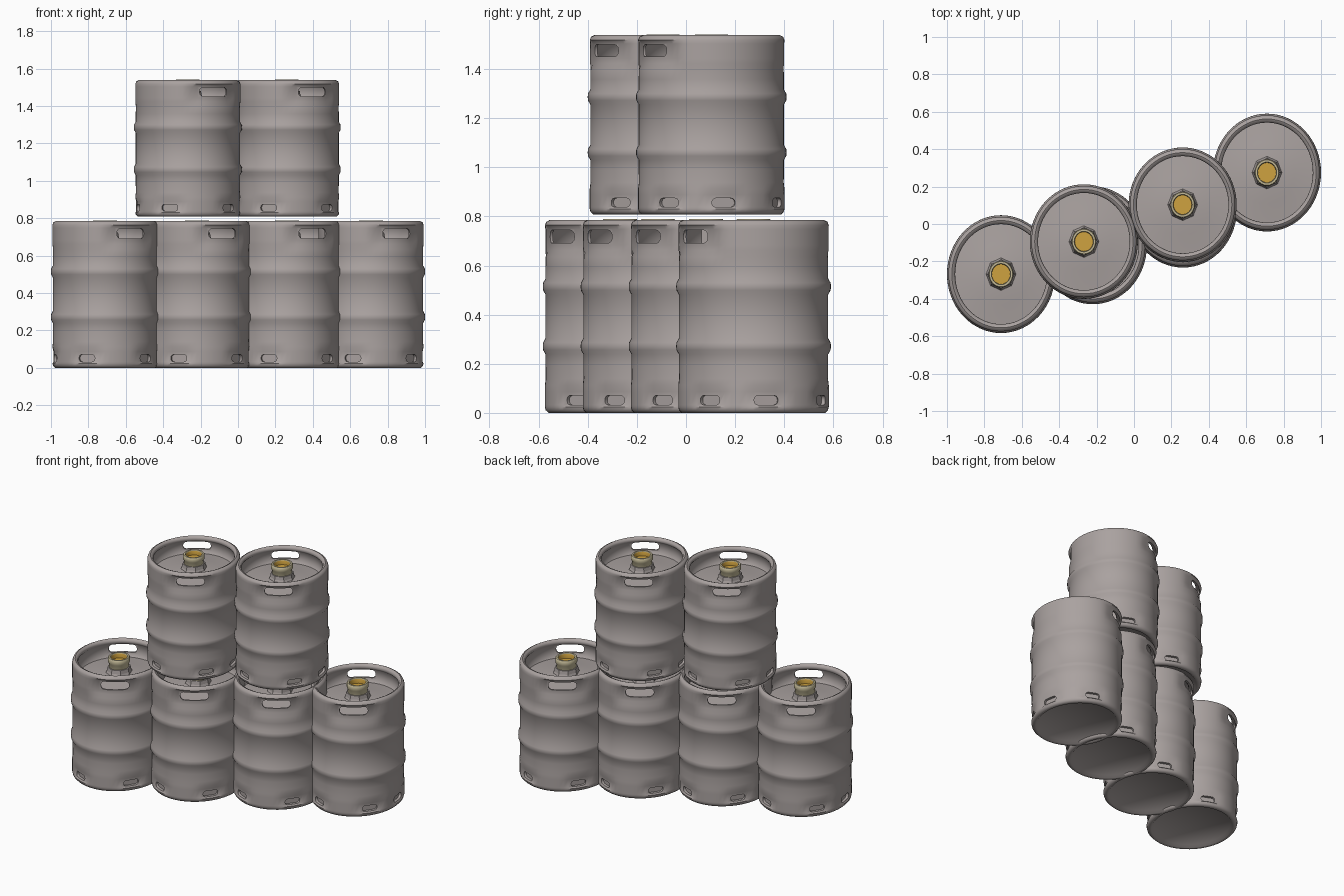
import bpy, bmesh, math
from mathutils import Matrix, Vector

if "Cube" in bpy.data.objects:
    bpy.data.objects.remove(bpy.data.objects["Cube"])


def material(name, rgb):
    m = bpy.data.materials.new(name)
    m.use_nodes = True
    m.diffuse_color = (*rgb, 1)
    bsdf = next(n for n in m.node_tree.nodes if n.type == "BSDF_PRINCIPLED")
    bsdf.inputs["Base Color"].default_value = (*rgb, 1)
    return m


steel = material("warm steel", (0.40, 0.36, 0.35))
brass = material("pale brass", (0.56, 0.50, 0.32))
gold = material("gold", (0.62, 0.36, 0.05))

HANDLES = [-58, 122]
FOOT_SLOTS = [-37, 10, 69, 143, 190, 249]


def lathe(profile, steps):
    """Spin a (radius, height) profile about z."""
    bm = bmesh.new()
    vs = [bm.verts.new((r, 0, z)) for r, z in profile]
    es = [bm.edges.new(pair) for pair in zip(vs, vs[1:])]
    bmesh.ops.spin(bm, geom=vs + es, cent=(0, 0, 0), axis=(0, 0, 1),
                   angle=math.tau, steps=steps, use_duplicate=False)
    bmesh.ops.remove_doubles(bm, verts=bm.verts, dist=1e-5)
    bmesh.ops.recalc_face_normals(bm, faces=bm.faces)
    return bm


def to_mesh(bm, name, mats):
    me = bpy.data.meshes.new(name)
    bm.to_mesh(me)
    bm.free()
    for m in mats:
        me.materials.append(m)
    return me


def smooth(me, degrees):
    for p in me.polygons:
        p.use_smooth = True
    me.set_sharp_from_angle(angle=math.radians(degrees))


def place(name, me):
    ob = bpy.data.objects.new(name, me)
    bpy.context.scene.collection.objects.link(ob)
    return ob


def dent(bm, azimuths, low, high, flat, fade, depth):
    """Press shallow pads into the outer wall around each slot."""
    for v in bm.verts:
        if low < v.co.z < high and v.co.xy.length > 0.27:
            a = math.degrees(math.atan2(v.co.y, v.co.x))
            off = min(abs((a - h + 180) % 360 - 180) for h in azimuths)
            t = max(0, min(1, (fade - off) / (fade - flat)))
            k = 1 - depth * t / v.co.xy.length
            v.co.x *= k
            v.co.y *= k


def add_slot(bm, azimuth, radius, z, size):
    """Rounded box that points outward at the given azimuth."""
    verts = bmesh.ops.create_cube(bm, size=1)["verts"]
    for v in verts:
        v.co = Vector(a * b for a, b in zip(v.co, size))
    edges = {e for v in verts for e in v.link_edges
             if abs(e.verts[0].co.x - e.verts[1].co.x) > 1e-4}
    made = bmesh.ops.bevel(bm, geom=list(edges), offset=size[2] * 0.42,
                           segments=3, profile=0.5, affect="EDGES")
    verts = {v for v in verts if v.is_valid} | set(made["verts"])
    mat = Matrix.Rotation(math.radians(azimuth), 4, "Z") @ Matrix.Translation((radius, 0, z))
    bmesh.ops.transform(bm, matrix=mat, verts=list(verts))


# Keg shell: base, hoops, rolled rim, inner collar and lid
profile = [(0, .022), (.236, .014), (.25, 0), (.268, 0), (.278, .01), (.281, .022),
           (.281, .03), (.281, .08), (.281, .105), (.278, .13), (.279, .18)]
for hoop in (.252, .478):
    profile += [(.279, hoop - .03), (.288, hoop - .014), (.289, hoop), (.288, hoop + .014),
                (.279, hoop + .03)]
profile += [(.279, .55), (.278, .59), (.281, .615), (.281, .635), (.281, .695),
            (.281, .71), (.276, .723), (.263, .73), (.25, .724), (.245, .71), (.25, .7),
            (.258, .692), (.258, .635), (.245, .617), (.15, .627), (.06, .64), (0, .64)]
bm = lathe(profile, 64)
dent(bm, HANDLES, .61, .7, 24, 36, .012)
dent(bm, FOOT_SLOTS, .025, .085, 11, 19, .008)
shell = place("shell_blank", to_mesh(bm, "shell_blank", [steel]))

# Cutters for the hand holes and foot slots
bm = bmesh.new()
for a in HANDLES:
    add_slot(bm, a, .27, .667, (.14, .17, .05))
for a in FOOT_SLOTS:
    add_slot(bm, a, .29, .048, (.07, .09, .036))
cutter = place("slot_cutter", to_mesh(bm, "slot_cutter", [steel]))
cutter.hide_render = True
mod = shell.modifiers.new("slots", "BOOLEAN")
mod.object = cutter
mod.operation = "DIFFERENCE"
mod.solver = "EXACT"
deps = bpy.context.evaluated_depsgraph_get()
keg_mesh = bpy.data.meshes.new_from_object(shell.evaluated_get(deps))
keg_mesh.name = "keg_shell"
smooth(keg_mesh, 50)
for helper in (shell, cutter):
    bpy.data.objects.remove(helper)

# Faceted collar around the valve
collar_mesh = to_mesh(lathe([(0, .62), (.088, .62), (.074, .65), (.07, .672), (0, .672)], 8),
                      "valve_collar", [steel])

# Valve neck with a gold cup
bm = lathe([(0, .63), (.06, .63), (.06, .695), (.066, .703), (.066, .728), (.062, .733),
            (.052, .733), (.049, .728), (.049, .7), (0, .7)], 24)
for f in bm.faces:
    c = f.calc_center_median()
    f.material_index = int(c.xy.length < .0495 and c.z > .69)
neck_mesh = to_mesh(bm, "valve_neck", [brass, gold])
smooth(neck_mesh, 40)

# Stack: four kegs below, two above
LOWER, UPPER = (1, 1.09, 1.076), (1, 1.06, 1)
stack = [(-.711, -.268, 0, LOWER), (-.22, -.114, 0, LOWER), (.262, .082, 0, LOWER),
         (.711, .275, 0, LOWER), (-.268, -.094, .808, UPPER), (.26, .103, .808, UPPER)]
for i, (x, y, z, scale) in enumerate(stack, 1):
    for part, me in (("keg", keg_mesh), ("valve_collar", collar_mesh), ("valve_neck", neck_mesh)):
        ob = place(f"{part}_{i}", me)
        ob.location = (x, y, z)
        ob.scale = scale
